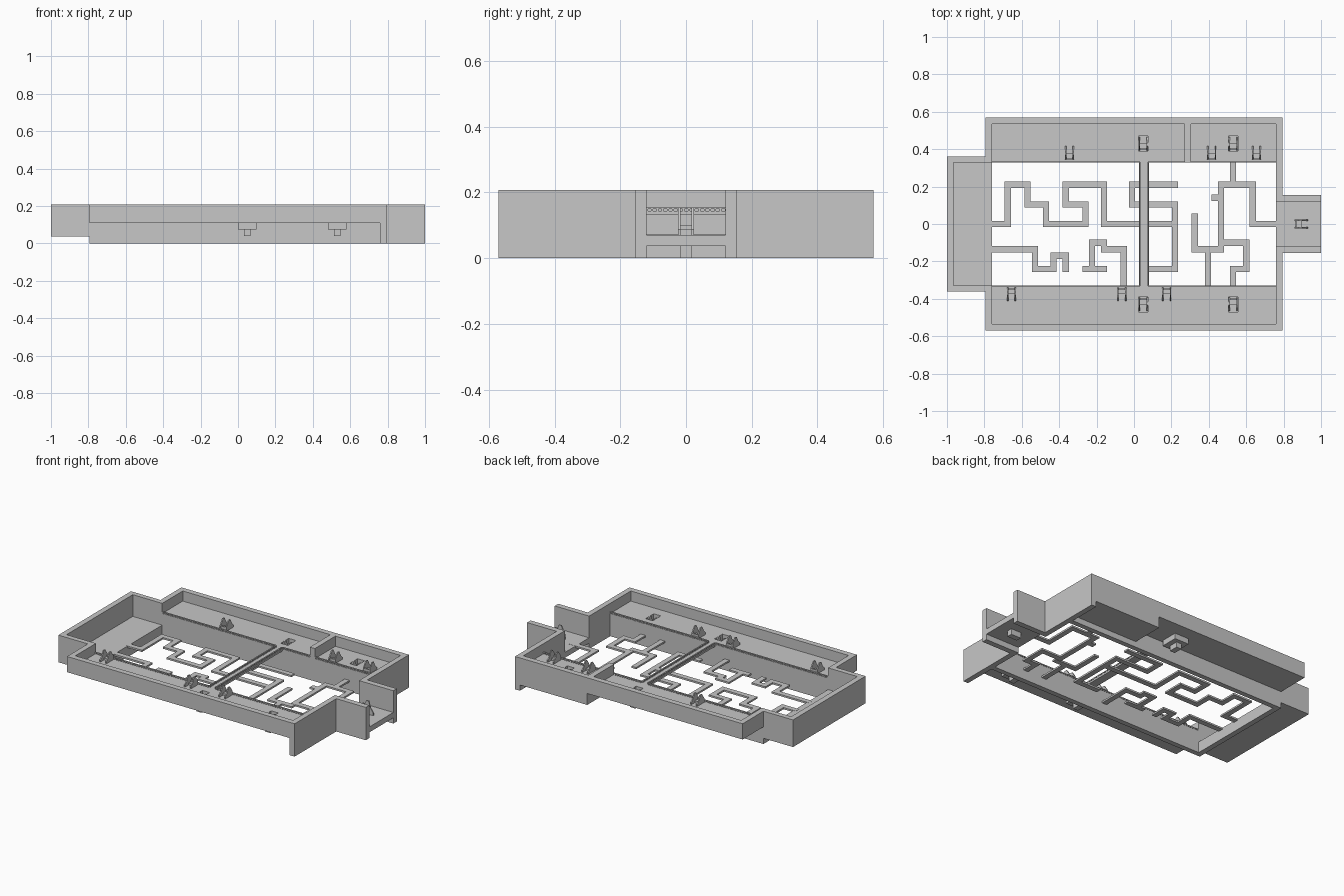
import bpy, bmesh
from mathutils import Matrix

cube = bpy.data.objects.get("Cube")
if cube:
    bpy.data.objects.remove(cube)

stone = bpy.data.materials.new("stone grey")
stone.use_nodes = True
COLOR = (0.57, 0.57, 0.57, 1)
stone.diffuse_color = COLOR
stone.node_tree.nodes["Principled BSDF"].inputs["Base Color"].default_value = COLOR


def finish(name, bm):
    mesh = bpy.data.meshes.new(name)
    bmesh.ops.recalc_face_normals(bm, faces=bm.faces)
    bm.to_mesh(mesh)
    bm.free()
    mesh.materials.append(stone)
    obj = bpy.data.objects.new(name, mesh)
    bpy.context.collection.objects.link(obj)
    return obj


def add_box(bm, x0, x1, y0, y1, z0, z1):
    verts = bmesh.ops.create_cube(bm, size=1)["verts"]
    for v in verts:
        v.co.x = x1 if v.co.x > 0 else x0
        v.co.y = y1 if v.co.y > 0 else y0
        v.co.z = z1 if v.co.z > 0 else z0


def boxes(name, *specs):
    bm = bmesh.new()
    for s in specs:
        add_box(bm, *s)
    return finish(name, bm)


# Main levels and extents
TOP, DECK, UNDER = 0.207, 0.143, 0.108
FLOOR, LOW = 0.07, 0.036
X, XI = 0.794, 0.76
Y, YI = 0.57, 0.535
PIT, PITO = 0.33, 0.362
DOOR, DOORO = 0.12, 0.155
HATCH_X = (0.05, 0.53)
HATCH_Y = 0.43


def hatch_cut(obj, side):
    # sunken seat wells cut through the gallery floor
    bm = bmesh.new()
    for hx in HATCH_X:
        add_box(bm, hx - 0.025, hx + 0.025, side * HATCH_Y - 0.04, side * HATCH_Y + 0.04, 0.085, 0.2)
    cutter = finish("well_cutter", bm)
    cutter.hide_render = True
    cutter.hide_viewport = True
    cutter.display_type = 'WIRE'
    mod = obj.modifiers.new("wells", 'BOOLEAN')
    mod.object = cutter
    mod.operation = 'DIFFERENCE'
    mod.solver = 'EXACT'


# Galleries, their outer walls and the pit walls beneath
for side, label in ((-1, "front"), (1, "back")):
    def span(a, b):
        return tuple(sorted((side * a, side * b)))
    boxes(label + "_outer_wall", (-X, XI, *span(YI, Y), UNDER, TOP))
    floor = boxes(label + "_gallery_floor", (-XI, XI, *span(PIT, YI), UNDER, DECK))
    hatch_cut(floor, side)
    boxes(label + "_pit_wall", (-X, XI, *span(PIT, PITO), 0, UNDER))
    boxes(label + "_west_wall", (-X, -XI, *span(PIT, YI), UNDER, TOP))
    boxes(label + "_east_wall", (XI, X, *span(DOOR, Y), 0, TOP))
    boxes(label + "_porch_wall", (X, 1, *span(DOOR, DOORO), 0, TOP))
    boxes(label + "_alcove_wall", (-1, -X, *span(PIT, PITO), LOW, TOP))
    # stepped wells hanging below the gallery
    for hx in HATCH_X:
        boxes(label + "_well",
              (hx - 0.05, hx + 0.05, *span(HATCH_Y - 0.055, HATCH_Y + 0.055), 0.073, 0.085),
              (hx - 0.05, hx - 0.025, *span(HATCH_Y - 0.055, HATCH_Y + 0.055), 0.085, UNDER),
              (hx + 0.025, hx + 0.05, *span(HATCH_Y - 0.055, HATCH_Y + 0.055), 0.085, UNDER),
              (hx - 0.025, hx + 0.025, *span(HATCH_Y - 0.055, HATCH_Y - 0.04), 0.085, UNDER),
              (hx - 0.025, hx + 0.025, *span(HATCH_Y + 0.04, HATCH_Y + 0.055), 0.085, UNDER),
              (hx - 0.018, hx + 0.018, *span(HATCH_Y - 0.03, HATCH_Y + 0.03), 0.04, 0.073))

# Dividing wall and the deeper underside of the back east gallery
boxes("gallery_divider", (0.27, 0.305, PIT, YI, DECK, TOP))
boxes("back_east_underside", (0.29, XI, PITO, Y, LOW, FLOOR),
      (0.29, 0.305, PITO, Y, FLOOR, UNDER), (0.305, XI, YI, Y, FLOOR, UNDER))

# West alcove and east porch
boxes("alcove_end_wall", (-1, -0.965, -PIT, PIT, LOW, TOP))
boxes("alcove_floor", (-0.965, -XI, -PIT, PIT, LOW, FLOOR))
boxes("west_pit_wall", (-X, -XI, -PIT, PIT, 0, LOW))
boxes("porch_floor", (XI, 1, -DOOR, DOOR, LOW, FLOOR))
boxes("porch_well", (0.86, 0.93, -0.018, 0.018, 0, LOW))

# Bridge across the pit
boxes("bridge_deck", (0.027, 0.08, -PIT, PIT, 0.131, DECK))


def railing(name, along_x, fixed, start, end):
    bm = bmesh.new()
    w, step = 0.004, 0.016

    def put(a, b, z0, z1):
        lim = (fixed - w, fixed + w)
        add_box(bm, *((a, b) + lim if along_x else lim + (a, b)), z0, z1)
    put(start, end, 0.149, 0.154)
    for i in range(int((end - start) / step) + 1):
        p = start + i * step
        put(p, min(p + 0.006, end), DECK, 0.149)
    finish(name, bm)


for x in (0.033, 0.074):
    railing("bridge_railing", False, x, -PIT, PIT)
for s in (-1, 1):
    railing("gallery_railing", True, s * (PIT + 0.004), -XI, 0.029)
    railing("gallery_railing", True, s * (PIT + 0.004), 0.078, 0.27 if s > 0 else XI)
railing("gallery_railing", True, PIT + 0.004, 0.305, XI)

# Maze walkways: thin axis-aligned paths level with the alcove floor
PATHS = [
    [(-.76, 0), (-.675, 0), (-.675, .21), (-.57, .21), (-.57, .105), (-.47, .105), (-.47, 0),
     (-.26, 0), (-.26, .105), (-.365, .105), (-.365, .21), (-.16, .21), (-.16, 0), (.22, 0),
     (.22, .105), (-.01, .105), (-.01, .21), (.22, .21)],
    [(.22, 0), (.22, -.24), (.08, -.24)],
    [(-.76, -.135), (-.53, -.135), (-.53, -.24), (-.43, -.24), (-.43, -.17), (-.365, -.17), (-.365, -.24)],
    [(-.26, -.24), (-.16, -.24)],
    [(-.225, -.24), (-.225, -.1), (-.16, -.1), (-.16, -.135), (-.055, -.135), (-.055, -.32)],
    [(.79, 0), (.635, 0), (.635, .21), (.465, .21), (.465, -.1), (.6, -.1), (.6, -.24), (.53, -.24), (.53, -.32)],
    [(.53, .21), (.53, .32)],
    [(.465, .14), (.43, .14)],
    [(.325, .04), (.325, -.135), (.465, -.135)],
    [(.395, -.135), (.395, -.32)],
]
H = 0.0165
for path in PATHS:
    bm = bmesh.new()
    for (ax, ay), (bx, by) in zip(path, path[1:]):
        add_box(bm, min(ax, bx) - H, max(ax, bx) + H, min(ay, by) - H, max(ay, by) + H, 0.06, 0.071)
    finish("maze_walkway", bm)


# Seats with two tapering side fins, opening away from the pit
def seat(x, y, z, angle=0, height=1.0):
    bm = bmesh.new()
    profile = [(-.036, 0), (.036, 0), (.036, .012), (.018, .03), (.004, .06), (-.012, .06), (-.036, .025)]
    for side in (-1, 1):
        face = bm.faces.new([bm.verts.new((side * .017, py, pz)) for py, pz in profile])
        ext = bmesh.ops.extrude_face_region(bm, geom=[face])["geom"]
        bmesh.ops.translate(bm, vec=(side * .007, 0, 0),
                            verts=[g for g in ext if isinstance(g, bmesh.types.BMVert)])
    add_box(bm, -.018, .018, -.034, -.026, 0, .022)
    add_box(bm, -.018, .018, -.026, 0, 0, .012)
    bm.transform(Matrix.Translation((x, y, z)) @ Matrix.Rotation(angle, 4, 'Z')
                 @ Matrix.Diagonal((1, 1, height, 1)))
    finish("seat", bm)


TURN = 3.14159
for x in (-.345, .415, .655):
    seat(x, .38, DECK)
for x in (-.655, -.065, .175):
    seat(x, -.375, DECK, TURN)
for x in HATCH_X:
    seat(x, HATCH_Y, 0.085)
    seat(x, -HATCH_Y, 0.085, TURN)
seat(.895, 0, FLOOR, -TURN / 2, 1.4)
